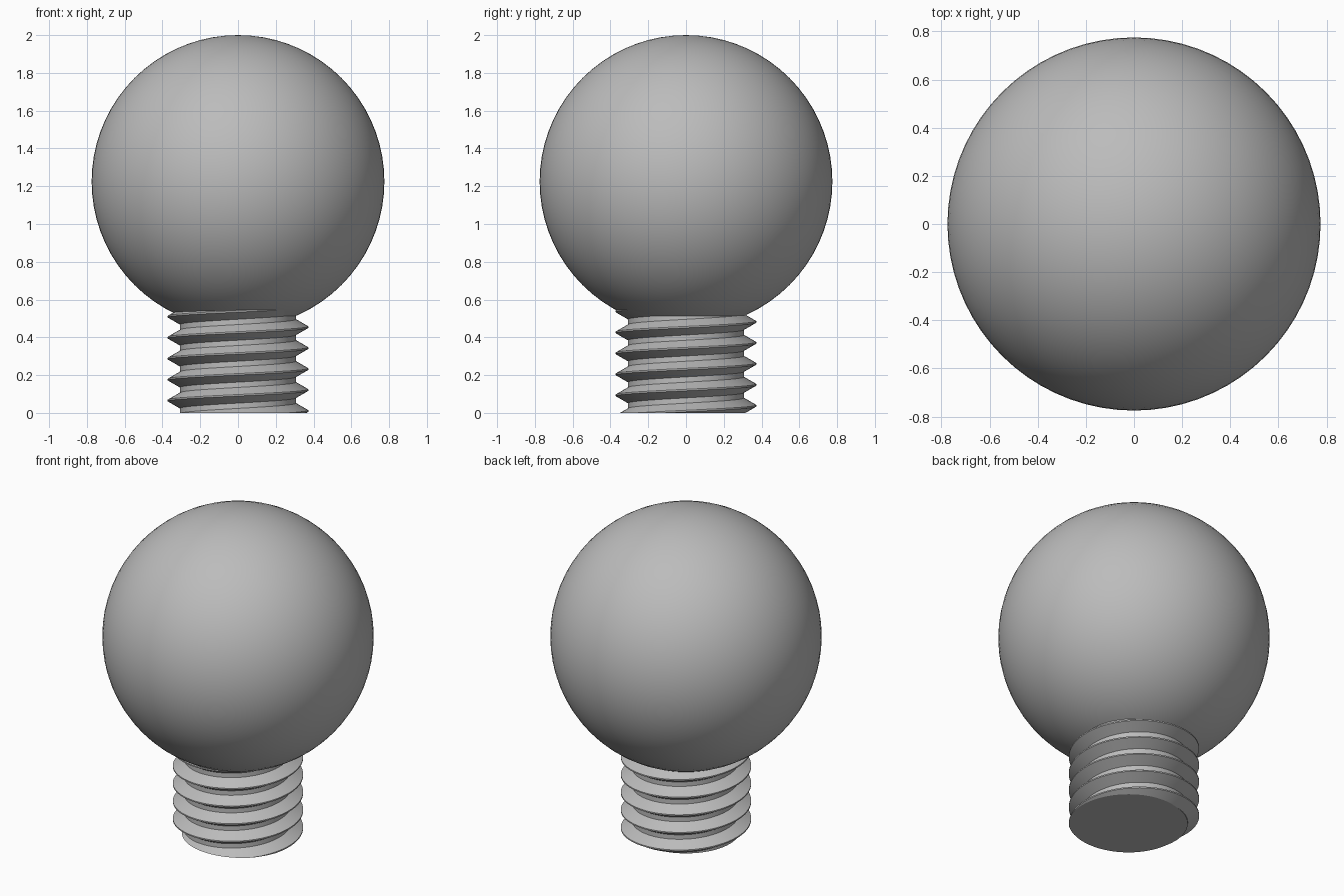
import bpy, bmesh, math
from mathutils import Matrix

cube = bpy.data.objects.get("Cube")
if cube:
    bpy.data.objects.remove(cube, do_unlink=True)

grey = bpy.data.materials.new("plain_grey")
grey.use_nodes = True
colour = (0.5, 0.5, 0.5, 1)
grey.diffuse_color = colour
grey.node_tree.nodes["Principled BSDF"].inputs["Base Color"].default_value = colour

BALL_R, BALL_Z = 0.775, 1.225
ROOT_R, CREST_R, PITCH = 0.307, 0.372, 0.111
CREST_FLAT, ROOT_FLAT = 0.008, 0.028
STEPS = 72


def trim(bm, z, keep_above):
    """Cut the mesh level at height z and return the cut edges."""
    cut = bmesh.ops.bisect_plane(
        bm, geom=bm.verts[:] + bm.edges[:] + bm.faces[:], dist=1e-5,
        plane_co=(0, 0, z), plane_no=(0, 0, 1),
        clear_inner=keep_above, clear_outer=not keep_above)
    return [g for g in cut["geom_cut"] if isinstance(g, bmesh.types.BMEdge)]


def finish(bm, name):
    """Turn the mesh into a shaded object."""
    bmesh.ops.recalc_face_normals(bm, faces=bm.faces[:])
    mesh = bpy.data.meshes.new(name)
    bm.to_mesh(mesh)
    bm.free()
    mesh.materials.append(grey)
    obj = bpy.data.objects.new(name, mesh)
    bpy.context.collection.objects.link(obj)
    bpy.ops.object.select_all(action="DESELECT")
    obj.select_set(True)
    bpy.context.view_layer.objects.active = obj
    bpy.ops.object.shade_smooth_by_angle(angle=math.radians(25))
    return obj


# Round ball, open underneath where the threaded stem enters it
bm = bmesh.new()
bmesh.ops.create_uvsphere(bm, u_segments=STEPS, v_segments=STEPS // 2, radius=BALL_R,
                          matrix=Matrix.Translation((0, 0, BALL_Z)))
trim(bm, 0.5, True)
finish(bm, "ball")

# Threaded stem: one pitch of the thread profile swept up a right-handed helix
flank = (PITCH - CREST_FLAT - ROOT_FLAT) / 2
half = CREST_FLAT / 2
profile = [(CREST_R, -half), (CREST_R, half), (ROOT_R, half + flank),
           (ROOT_R, half + flank + ROOT_FLAT), (CREST_R, PITCH - half)]
bm = bmesh.new()
previous = None
for i in range(-2 * STEPS, 7 * STEPS + 1):
    angle = math.tau * i / STEPS
    rise = 0.01 + PITCH * i / STEPS
    row = [bm.verts.new((r * math.cos(angle), r * math.sin(angle), rise + dz))
           for r, dz in profile]
    if previous:
        for a in range(len(row) - 1):
            bm.faces.new((previous[a], row[a], row[a + 1], previous[a + 1]))
    previous = row
bmesh.ops.remove_doubles(bm, verts=bm.verts[:], dist=1e-5)
trim(bm, 0.56, False)
rim = trim(bm, 0, True)

# Flat end of the stem
bmesh.ops.holes_fill(bm, edges=rim, sides=0)
finish(bm, "threaded_stem")
